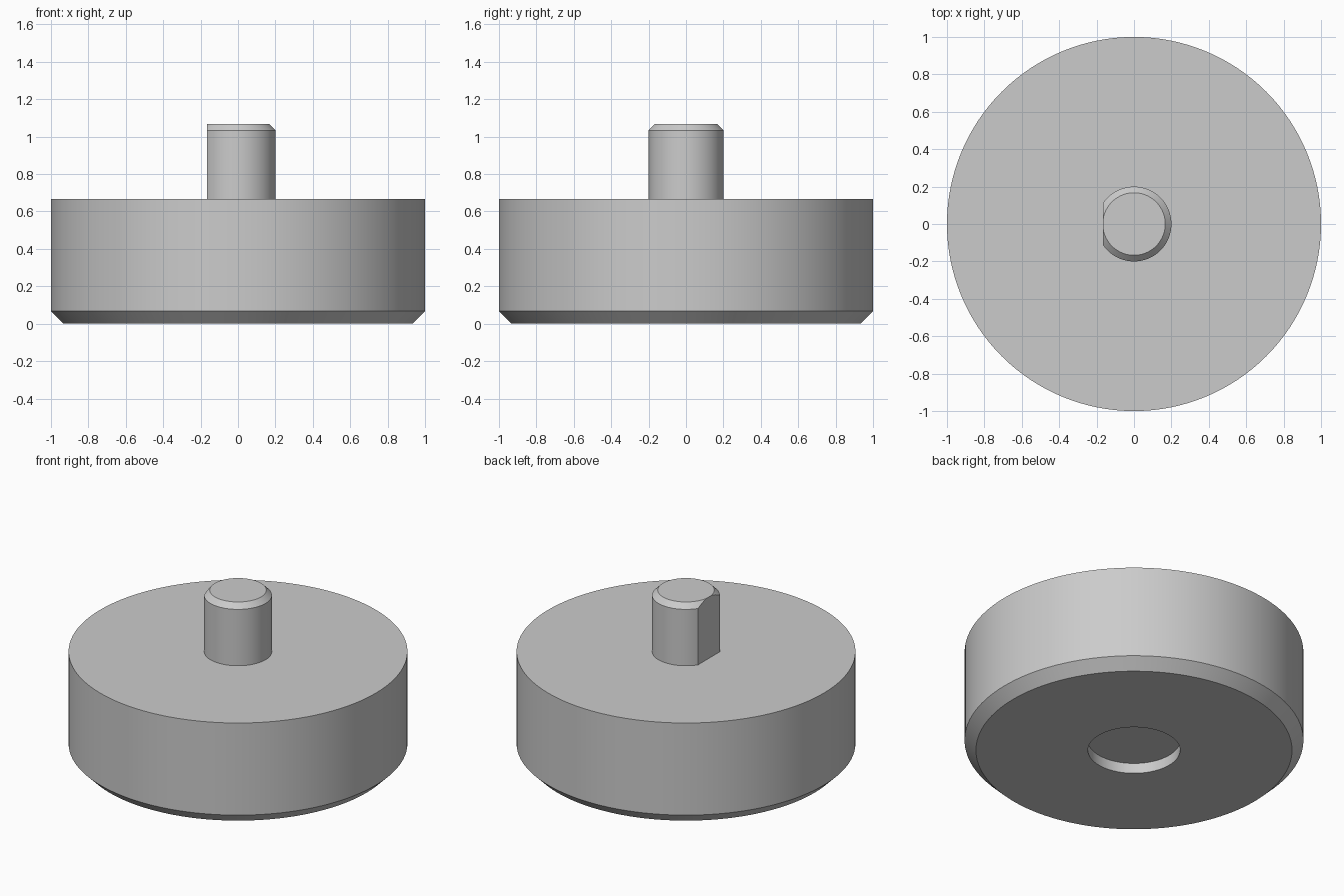
import bpy
import bmesh
import math

if "Cube" in bpy.data.objects:
    bpy.data.objects.remove(bpy.data.objects["Cube"], do_unlink=True)

# One plain grey for the whole model
grey = bpy.data.materials.new("plain grey")
grey.use_nodes = True
color = (0.6, 0.6, 0.6, 1.0)
grey.diffuse_color = color
grey.node_tree.nodes["Principled BSDF"].inputs["Base Color"].default_value = color


def lathe(name, profile, segments=128, flat_x=None):
    """Revolve (radius, height) points around z; optionally cut a flat on the right."""
    bm = bmesh.new()
    verts = [bm.verts.new((r, 0, z)) for r, z in profile]
    edges = [bm.edges.new(pair) for pair in zip(verts, verts[1:])]
    bmesh.ops.spin(bm, geom=verts + edges, cent=(0, 0, 0), axis=(0, 0, 1),
                   angle=math.tau, steps=segments)
    bmesh.ops.remove_doubles(bm, verts=bm.verts, dist=1e-4)
    # Merge the triangle fans of the flat discs
    bmesh.ops.dissolve_limit(bm, angle_limit=0.005, verts=bm.verts, edges=bm.edges)
    if flat_x is not None:
        bmesh.ops.bisect_plane(bm, geom=bm.verts[:] + bm.edges[:] + bm.faces[:],
                               plane_co=(flat_x, 0, 0), plane_no=(-1, 0, 0),
                               clear_outer=True)
        rim = [e for e in bm.edges if e.is_boundary]
        bmesh.ops.edgeloop_fill(bm, edges=rim)
    bmesh.ops.recalc_face_normals(bm, faces=bm.faces)

    mesh = bpy.data.meshes.new(name)
    bm.to_mesh(mesh)
    bm.free()
    mesh.materials.append(grey)
    obj = bpy.data.objects.new(name, mesh)
    bpy.context.collection.objects.link(obj)
    bpy.ops.object.select_all(action="DESELECT")
    obj.select_set(True)
    bpy.context.view_layer.objects.active = obj
    bpy.ops.object.shade_smooth_by_angle(angle=math.radians(25))
    return obj


# Wide disc with a chamfered lower edge and a shallow round recess underneath
lathe("base_disc", [(0, 0.067), (0.272, 0.067), (0.272, 0), (0.933, 0),
                    (1, 0.067), (1, 0.667), (0, 0.667)])

# Chamfered shaft with one flat side
lathe("flatted_shaft", [(0, 0.65), (0.2, 0.65), (0.2, 1.034),
                        (0.167, 1.067), (0, 1.067)], flat_x=-0.166)
